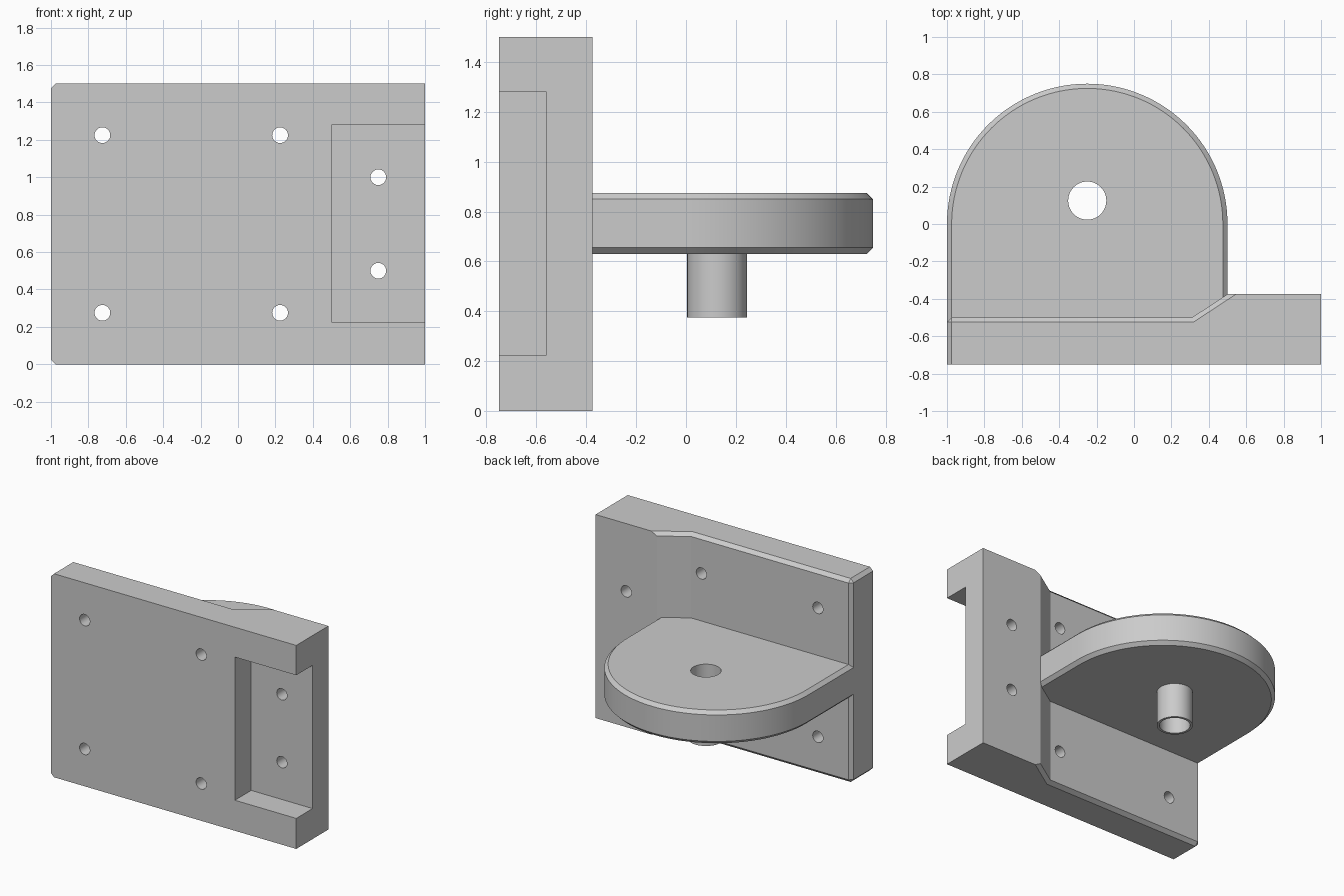
import bpy, bmesh, math
from mathutils import Vector, Matrix

default = bpy.data.objects.get("Cube")
if default:
    bpy.data.objects.remove(default, do_unlink=True)

CHAMFER = 0.025
HEIGHT = 1.5
grey = bpy.data.materials.new("light grey")
grey.use_nodes = True
grey.diffuse_color = (0.6, 0.6, 0.6, 1)
grey.node_tree.nodes["Principled BSDF"].inputs["Base Color"].default_value = grey.diffuse_color


def finish(bm, name):
    bmesh.ops.recalc_face_normals(bm, faces=bm.faces)
    mesh = bpy.data.meshes.new(name)
    bm.to_mesh(mesh)
    bm.free()
    mesh.materials.append(grey)
    obj = bpy.data.objects.new(name, mesh)
    bpy.context.collection.objects.link(obj)
    return obj


def prism(name, outline, z0, z1, bevel_rule):
    """Extrude an outline upward and chamfer the edges picked by the rule."""
    bm = bmesh.new()
    face = bm.faces.new([bm.verts.new((x, y, z0)) for x, y in outline])
    top = bmesh.ops.extrude_face_region(bm, geom=[face])["geom"]
    for v in top:
        if isinstance(v, bmesh.types.BMVert):
            v.co.z = z1
    bmesh.ops.recalc_face_normals(bm, faces=bm.faces)
    edges = [e for e in bm.edges if bevel_rule(e.verts[0].co, e.verts[1].co)]
    bmesh.ops.bevel(bm, geom=edges, offset=CHAMFER, segments=1,
                    affect='EDGES', profile=0.5, clamp_overlap=True)
    return finish(bm, name)


def cylinder(name, centre, radius, depth, axis='Z', sides=48):
    bm = bmesh.new()
    turn = Matrix.Rotation(math.pi / 2, 4, 'X') if axis == 'Y' else Matrix()
    bmesh.ops.create_cone(bm, cap_ends=True, segments=sides, radius1=radius, radius2=radius,
                          depth=depth, matrix=Matrix.Translation(centre) @ turn)
    return finish(bm, name)


def box(name, low, high):
    bm = bmesh.new()
    low, high = Vector(low), Vector(high)
    bmesh.ops.create_cube(bm, size=1, matrix=Matrix.Translation((low + high) / 2)
                          @ Matrix.Diagonal((*(high - low), 1)))
    return finish(bm, name)


def combine(target, other, operation):
    mod = target.modifiers.new(operation.lower(), 'BOOLEAN')
    mod.operation = operation
    mod.solver = 'EXACT'
    mod.object = other
    bpy.context.view_layer.objects.active = target
    bpy.ops.object.modifier_apply(modifier=mod.name)
    bpy.data.objects.remove(other, do_unlink=True)


# Upright plate: thin on one side, sloping up to a thick block on the other
def plate_edges(a, b):
    middle = (a + b) / 2
    level = abs(a.z - b.z) < 0.01
    thin_back = level and middle.x < 0.49 and middle.y > -0.7
    end_side = middle.x < -0.99 and (level or middle.y > -0.6)
    return thin_back or end_side


plate = prism("mounting_bracket",
              [(-1, -0.75), (1, -0.75), (1, -0.375), (0.5, -0.375), (0.31, -0.5), (-1, -0.5)],
              0, HEIGHT, plate_edges)

# Round-ended shelf, its straight end buried in the plate
arc = [(-0.25 + 0.75 * math.cos(math.pi * i / 64), 0.75 * math.sin(math.pi * i / 64))
       for i in range(65)]
shelf = prism("shelf", [(0.5, -0.6)] + arc + [(-1, -0.6)], 0.63, 0.875,
              lambda a, b: abs(a.z - b.z) < 0.01 and (a + b).y > -1.1)
combine(plate, shelf, 'UNION')

# Spigot under the shelf, bored right through
combine(plate, cylinder("spigot", (-0.25, 0.125, 0.55), 0.12, 0.35), 'UNION')
combine(plate, cylinder("bore", (-0.25, 0.125, 0.6), 0.102, 1), 'DIFFERENCE')

# Pocket in the front of the thick block, open at the side
combine(plate, box("pocket", (0.5, -0.9, 0.225), (1.1, -0.56, 1.28)), 'DIFFERENCE')

# Screw holes through the plate and the pocket floor
holes = [(x, z) for x in (-0.725, 0.225) for z in (0.275, 1.225)] + [(0.75, 0.5), (0.75, 1.0)]
for x, z in holes:
    combine(plate, cylinder("screw_hole", (x, -0.55, z), 0.042, 0.6, 'Y', 32), 'DIFFERENCE')

# Smooth the curved walls and keep the edges crisp
bpy.ops.object.select_all(action='DESELECT')
plate.select_set(True)
bpy.context.view_layer.objects.active = plate
bpy.ops.object.shade_smooth_by_angle(angle=math.radians(25))
